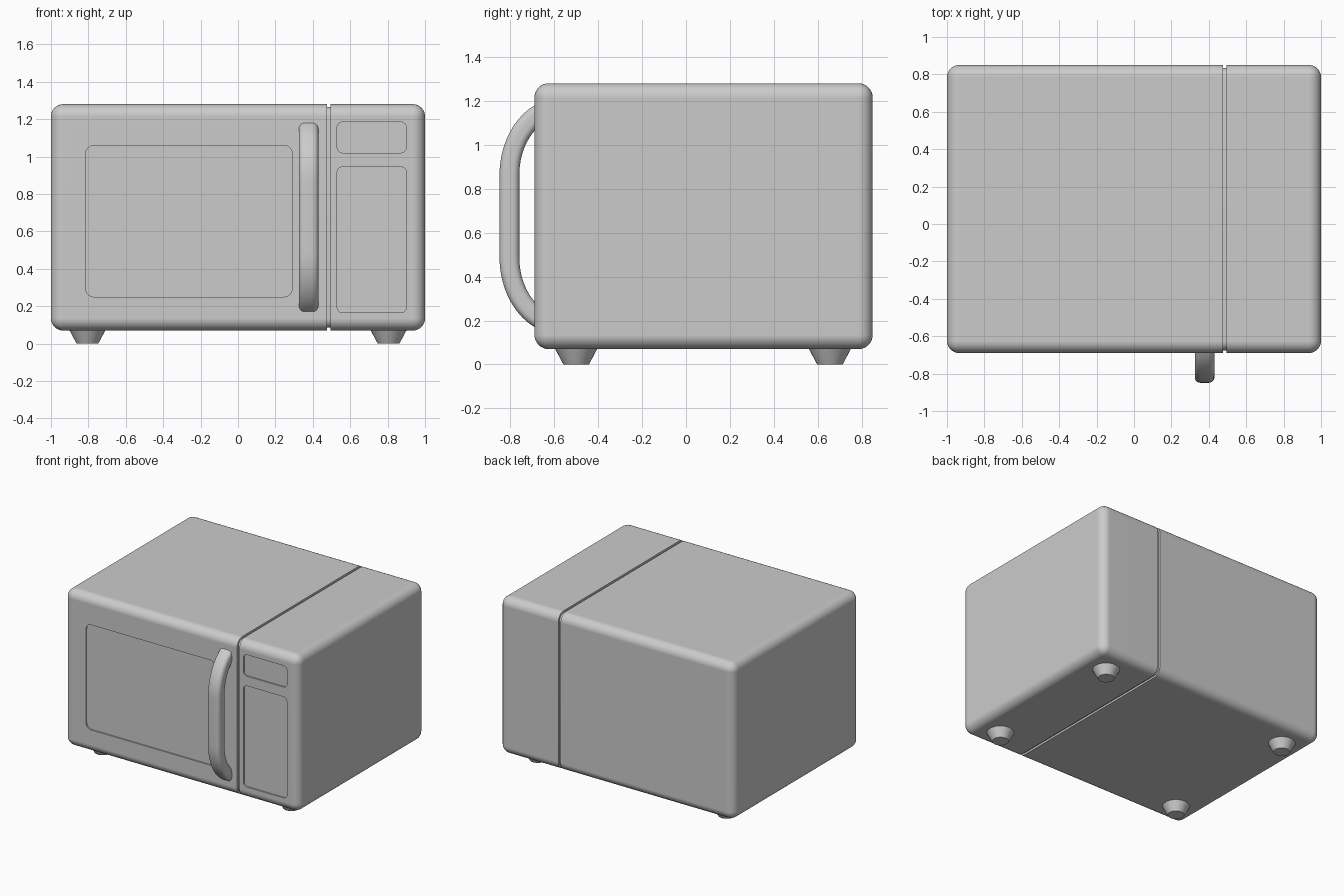
import bpy, bmesh, math
from mathutils import Vector

if "Cube" in bpy.data.objects:
    bpy.data.objects.remove(bpy.data.objects["Cube"])

Y0, Y1, Z0, Z1 = -0.69, 0.85, 0.07, 1.28


def add_object(name, bm):
    bmesh.ops.recalc_face_normals(bm, faces=bm.faces)
    mesh = bpy.data.meshes.new(name)
    bm.to_mesh(mesh)
    bm.free()
    ob = bpy.data.objects.new(name, mesh)
    bpy.context.collection.objects.link(ob)
    return ob


def activate(ob):
    bpy.ops.object.select_all(action='DESELECT')
    ob.select_set(True)
    bpy.context.view_layer.objects.active = ob


def smooth(ob, weighted=False):
    activate(ob)
    bpy.ops.object.shade_smooth_by_angle(angle=math.radians(35))
    if weighted:
        mod = ob.modifiers.new("even_normals", 'WEIGHTED_NORMAL')
        mod.keep_sharp = True


def rounded_box(name, lo, hi, radius, keep, segments=8):
    """Box from lo to hi; edges accepted by keep(a, b) are rounded."""
    bm = bmesh.new()
    bmesh.ops.create_cube(bm, size=1)
    for v in bm.verts:
        v.co = Vector([lo[i] if v.co[i] < 0 else hi[i] for i in range(3)])
    edges = [e for e in bm.edges if keep(e.verts[0].co, e.verts[1].co)]
    bmesh.ops.bevel(bm, geom=edges, offset=radius, segments=segments,
                    profile=0.5, affect='EDGES', clamp_overlap=True)
    return add_object(name, bm)


def off_seam(x):
    return lambda a, b: not (abs(a.x - x) < 1e-4 and abs(b.x - x) < 1e-4)


def recess(ob, x0, x1, z0, z1, radius, depth=0.01):
    """Shallow rounded rectangular recess in the front face."""
    cutter = rounded_box("recess_cutter", (x0, Y0 - 0.1, z0), (x1, Y0 + depth, z1),
                         radius, lambda a, b: abs(a.y - b.y) > 0.05, 6)
    cutter.hide_render = True
    activate(ob)
    mod = ob.modifiers.new("recess", 'BOOLEAN')
    mod.operation = 'DIFFERENCE'
    mod.solver = 'EXACT'
    mod.object = cutter
    bpy.ops.object.modifier_apply(modifier=mod.name)
    bpy.data.objects.remove(cutter)


# Main housing with door window
housing = rounded_box("door_housing", (-1, Y0, Z0), (0.475, Y1, Z1), 0.065, off_seam(0.475))
recess(housing, -0.815, 0.29, 0.25, 1.06, 0.045)
smooth(housing, True)

# Control side with display and button area
control = rounded_box("control_housing", (0.495, Y0, Z0), (1, Y1, Z1), 0.065, off_seam(0.495))
recess(control, 0.53, 0.90, 1.02, 1.185, 0.03)
recess(control, 0.53, 0.90, 0.165, 0.945, 0.03)
smooth(control, True)

# Inset core at the bottom of the seam
s = 0.015
core = rounded_box("seam_core", (0.475, Y0 + s, Z0 + s), (0.495, Y1 - s, Z1 - s), 0.05,
                   lambda a, b: abs(a.x - b.x) > 0.01)
smooth(core)

# Bowed handle: rounded-square section swept along a bracket path
def bezier(t):
    p = [Vector(c) for c in ((-0.665, 1.142), (-0.745, 1.095), (-0.804, 0.99), (-0.804, 0.86))]
    u = 1 - t
    return u**3 * p[0] + 3*u*u*t * p[1] + 3*u*t*t * p[2] + t**3 * p[3]

half = [bezier(i / 14) for i in range(15)]
path = half + [Vector((p.x, 1.35 - p.y)) for p in reversed(half)]

section = []
r, hw, ht = 0.03, 0.0525, 0.045
for k, (sx, sy) in enumerate(((1, 1), (-1, 1), (-1, -1), (1, -1))):
    for j in range(6):
        a = math.radians(90 * k + 18 * j)
        section.append((sx * (hw - r) + r * math.cos(a), sy * (ht - r) + r * math.sin(a)))

bm = bmesh.new()
rings = []
for i, p in enumerate(path):
    t = (path[min(i + 1, len(path) - 1)] - path[max(i - 1, 0)]).normalized()
    n = Vector((t.y, -t.x))
    rings.append([bm.verts.new((0.3775 + a, p.x + n.x * b, p.y + n.y * b)) for a, b in section])
count = len(section)
for ra, rb in zip(rings, rings[1:]):
    for j in range(count):
        k = (j + 1) % count
        bm.faces.new((ra[j], ra[k], rb[k], rb[j]))
bm.faces.new(rings[0])
bm.faces.new(rings[-1])
smooth(add_object("door_handle", bm))

# Tapered feet
for side, x in (("left", -0.805), ("right", 0.805)):
    for end, y in (("front", -0.5), ("back", 0.655)):
        bpy.ops.mesh.primitive_cone_add(vertices=32, radius1=0.058, radius2=0.098, depth=0.075,
                                        location=(x, y, 0.0375))
        foot = bpy.context.object
        foot.name = f"{end}_{side}_foot"
        smooth(foot)
